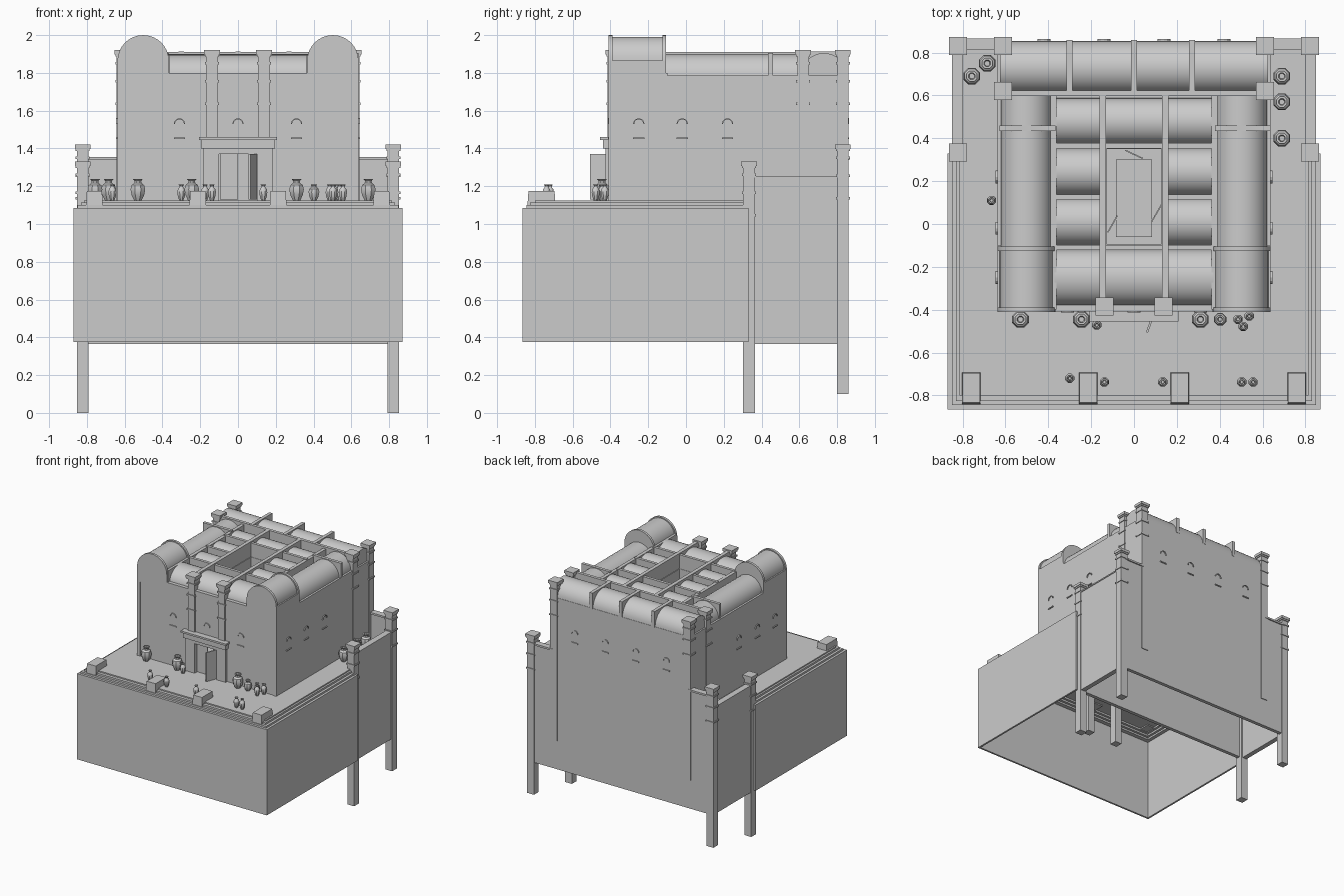
import bpy, bmesh, math
from mathutils import Matrix


def finish(name, bm, smooth=False):
    bmesh.ops.recalc_face_normals(bm, faces=bm.faces)
    me = bpy.data.meshes.new(name)
    bm.to_mesh(me)
    bm.free()
    if smooth:
        me.shade_smooth()
        me.set_sharp_from_angle(angle=math.radians(35))
    ob = bpy.data.objects.new(name, me)
    bpy.context.collection.objects.link(ob)
    return ob


def add_box(bm, x0, x1, y0, y1, z0, z1, taper=1.0):
    m = Matrix.Translation(((x0 + x1) / 2, (y0 + y1) / 2, (z0 + z1) / 2)) @ \
        Matrix.Diagonal((x1 - x0, y1 - y0, z1 - z0, 1))
    vs = bmesh.ops.create_cube(bm, size=1)['verts']
    for v in vs:
        if v.co.z > 0:
            v.co.x *= taper
            v.co.y *= taper
        v.co = m @ v.co


def boxes(name, *items):
    bm = bmesh.new()
    for b in items:
        add_box(bm, *b)
    return finish(name, bm)


def vault(name, axis, a0, a1, c, r, z, h=None, n=16):
    # half-round barrel running along the given axis, closed ends
    h = h or r
    bm = bmesh.new()
    prof = [(c + r * math.cos(math.pi * i / n), z + h * math.sin(math.pi * i / n)) for i in range(n + 1)]
    rings = [[bm.verts.new((a, p, q) if axis == 'x' else (p, a, q)) for p, q in prof] for a in (a0, a1)]
    for i in range(n):
        bm.faces.new((rings[0][i], rings[0][i + 1], rings[1][i + 1], rings[1][i]))
    for ring in rings:
        bm.faces.new(ring)
    return finish(name, bm, True)


def pillar(name, x, y, z0, z1, w=0.062):
    def sec(e, a, b):
        s = w / 2 + e
        return (x - s, x + s, y - s, y + s, a, b)
    return boxes(name, sec(0, z0, z1 - .012), sec(.011, z1 - .022, z1), sec(.006, z1 - .034, z1 - .022),
                 sec(.006, z1 - .075, z1 - .063), sec(.006, z1 - .17, z1 - .158), sec(.006, z1 - .29, z1 - .278))


def jar(x, y, r, h, z=1.125):
    prof = [(.5, 0), (.85, .25), (1, .52), (.85, .72), (.5, .82), (.45, .92), (.65, 1), (.4, 1), (.3, .85)]
    bm = bmesh.new()
    rings = [[bm.verts.new((x + r * p * math.cos(math.tau * (k + .5) / 8),
                            y + r * p * math.sin(math.tau * (k + .5) / 8), z + h * q)) for k in range(8)]
             for p, q in prof]
    for a, b in zip(rings, rings[1:]):
        for k in range(8):
            bm.faces.new((a[k], a[(k + 1) % 8], b[(k + 1) % 8], b[k]))
    bm.faces.new(rings[0])
    bm.faces.new(rings[-1])
    finish("jar", bm, True)


def window(x, y, turn, z=1.53):
    # arched hood and sill standing slightly off the wall
    bm = bmesh.new()
    pts = [(.03 * math.cos(math.pi * i / 6), .03 * math.sin(math.pi * i / 6)) for i in range(7)]
    loop = pts + [(p * .8, q * .8) for p, q in reversed(pts)]
    fr = [[bm.verts.new((p, d, q)) for p, q in loop] for d in (-.008, .004)]
    for i in range(6):
        for f in fr:
            bm.faces.new((f[i], f[i + 1], f[12 - i], f[13 - i]))
    for i in range(14):
        j = (i + 1) % 14
        bm.faces.new((fr[0][i], fr[0][j], fr[1][j], fr[1][i]))
    add_box(bm, -.03, .03, -.008, .004, -.08, -.072)
    ob = finish("window_trim", bm)
    ob.location = (x, y, z)
    ob.rotation_euler.z = turn


# hollow terrace base, open underneath
boxes("base_walls", (-.87, .87, -.865, -.85, .375, 1.07), (-.87, -.855, -.85, .33, .375, 1.07),
      (.855, .87, -.85, .33, .375, 1.07), (-.84, .84, .315, .345, .375, 1.11))
for i, z in enumerate((1.07, 1.085, 1.10)):
    s = .87 - .02 * i
    boxes("terrace_step", (-s, s, .005 - s, .01 - s + .045, z - .015, z + .015),
          (-s, -s + .045, .005 - s, .33, z - .015, z + .015), (s - .045, s, .005 - s, .33, z - .015, z + .015))
boxes("terrace_floor", (-.815, .815, -.80, .84, 1.10, 1.125))
boxes("front_blocks", *[(x - .044, x + .044, -.84, -.69, 1.09, 1.175, .92) for x in (-.76, -.213, .213, .76)])

# rear enclosure
boxes("side_panels", (.805, .845, .345, .82, .365, 1.255), (-.845, -.805, .345, .82, .365, 1.255),
      (.80, .85, .345, .82, 1.245, 1.255), (-.85, -.80, .345, .82, 1.245, 1.255))
boxes("rear_wall", (-.82, .82, .825, .855, .365, 1.34), (-.82, -.62, .815, .865, 1.34, 1.355),
      (.62, .82, .815, .865, 1.34, 1.355))
for s in (-1, 1):
    pillar("terrace_pillar", s * .822, .333, 0, 1.33)
    pillar("rear_corner_pillar", s * .822, .83, .10, 1.42)
    pillar("house_rear_pillar", s * .612, .83, .60, 1.92)
    pillar("house_side_pillar", s * .612, .62, .60, 1.92)
    pillar("door_pillar", s * .138, -.385, .57, 1.92)

# house walls with doorway, and the courtyard shaft
T = 1.785
boxes("house_walls", (-.638, -.61, -.41, .855, 1.1, T), (.61, .638, -.41, .855, 1.1, T),
      (-.61, .61, .825, .855, 1.1, T), (-.61, -.1, -.405, -.375, 1.1, T),
      (.1, .61, -.405, -.375, 1.1, T), (-.1, .1, -.405, -.375, 1.37, T))
boxes("courtyard_walls", (-.15, -.125, -.115, .37, 1.125, T), (.125, .15, -.115, .37, 1.125, T),
      (-.125, .125, -.115, -.095, 1.125, T), (-.125, .125, .35, .37, 1.125, T))
boxes("roof_deck", (-.61, -.14, -.38, .83, 1.755, 1.78), (.14, .61, -.38, .83, 1.755, 1.78),
      (-.14, .14, -.38, -.1, 1.755, 1.78), (-.14, .14, .355, .83, 1.755, 1.78))
boxes("courtyard_paving", (-.085, .085, -.06, .30, 1.125, 1.135))
for x, y, a in ((-.1, 0, 60), (.105, .05, 60), (0, .325, -25)):
    ob = boxes("courtyard_door", (-.045, .045, -.003, .003, 1.125, 1.37))
    ob.location = (x, y, 0)
    ob.rotation_euler.z = math.radians(a)

# tower ends with raised vaults at the front corners
for s in (-1, 1):
    c = s * .502
    boxes("tower_block", (c - .136, c + .136, -.41, -.105, 1.74, 1.866))
    vault("tower_vault", 'y', -.40, -.11, c, .125, 1.866)
    for y in (-.41, -.125):
        vault("tower_vault_rim", 'y', y, y + .02, c, .136, 1.864)
    vault("side_vault", 'y', -.11, .61, c, .12, 1.78)
    boxes("side_vault_ribs", (c - .125, c + .136, .435, .46, 1.78, 1.905),
          (s * .375 - .014, s * .375 + .014, -.40, .61, 1.78, 1.895))
    for y in (.01, .243):
        vault("court_side_vault", 'x', s * .14, s * .375, y, .112, 1.78)
    boxes("cross_rib", (s * .145 - .015, s * .145 + .015, -.40, .61, 1.78, 1.91))

# vaults running left to right
vault("front_vault", 'x', -.37, .37, -.25, .13, 1.785, .112)
vault("inner_rear_vault", 'x', -.37, .37, .478, .11, 1.78)
vault("rear_vault", 'x', -.625, .625, .73, .123, 1.78, .125)
boxes("long_ribs", (-.61, .61, .597, .622, 1.78, 1.91), (-.638, .638, -.122, -.098, 1.78, 1.80),
      *[(-.38, .38, y - .012, y + .012, 1.78, 1.90) for y in (-.11, .365)],
      *[(s * .26 - .12, s * .26 + .12, .115, .138, 1.78, 1.90) for s in (-1, 1)])
boxes("front_roof_edge", (-.37, .37, -.408, -.375, 1.775, 1.80))
boxes("rear_ribs", *[(x - .014, x + .014, .60, .858, 1.78, 1.912) for x in (-.30, 0, .27)])

# entrance: frame, cornice and open doors
boxes("door_frame", (-.185, -.1, -.425, -.40, 1.125, 1.40), (.1, .185, -.425, -.40, 1.125, 1.40),
      (-.185, .185, -.425, -.40, 1.37, 1.40), (-.195, .195, -.44, -.40, 1.40, 1.445),
      (-.207, .207, -.455, -.40, 1.445, 1.46))
boxes("closed_door_leaf", (-.095, .0, -.40, -.39, 1.13, 1.37))
leaf = boxes("open_door_leaf", (0, .01, -.10, 0, 1.13, 1.37))
leaf.location = (.09, -.41, 0)
leaf.rotation_euler.z = math.radians(-20)

# window trims on all four sides
for x in (-.31, 0, .31):
    window(x, -.405, 0)
for y in (-.25, -.02, .22):
    window(.638, y, math.pi / 2)
    window(-.638, y, -math.pi / 2)
for x in (-.42, -.14, .14, .42):
    window(x, .855, math.pi)

# jars standing on the terrace
for x, y in ((-.53, -.445), (-.245, -.445), (.31, -.445), (.69, .69), (.69, .57), (.69, .40),
             (-.757, .69), (-.685, .75)):
    jar(x, y, .042, .112)
jar(.402, -.445, .031, .085)
for x, y in ((.485, -.445), (.538, -.43), (.51, -.478), (-.174, -.472), (-.30, -.72), (-.138, -.738),
             (.134, -.738), (.503, -.738), (.556, -.738), (-.665, .11)):
    jar(x, y, .023, .083)
